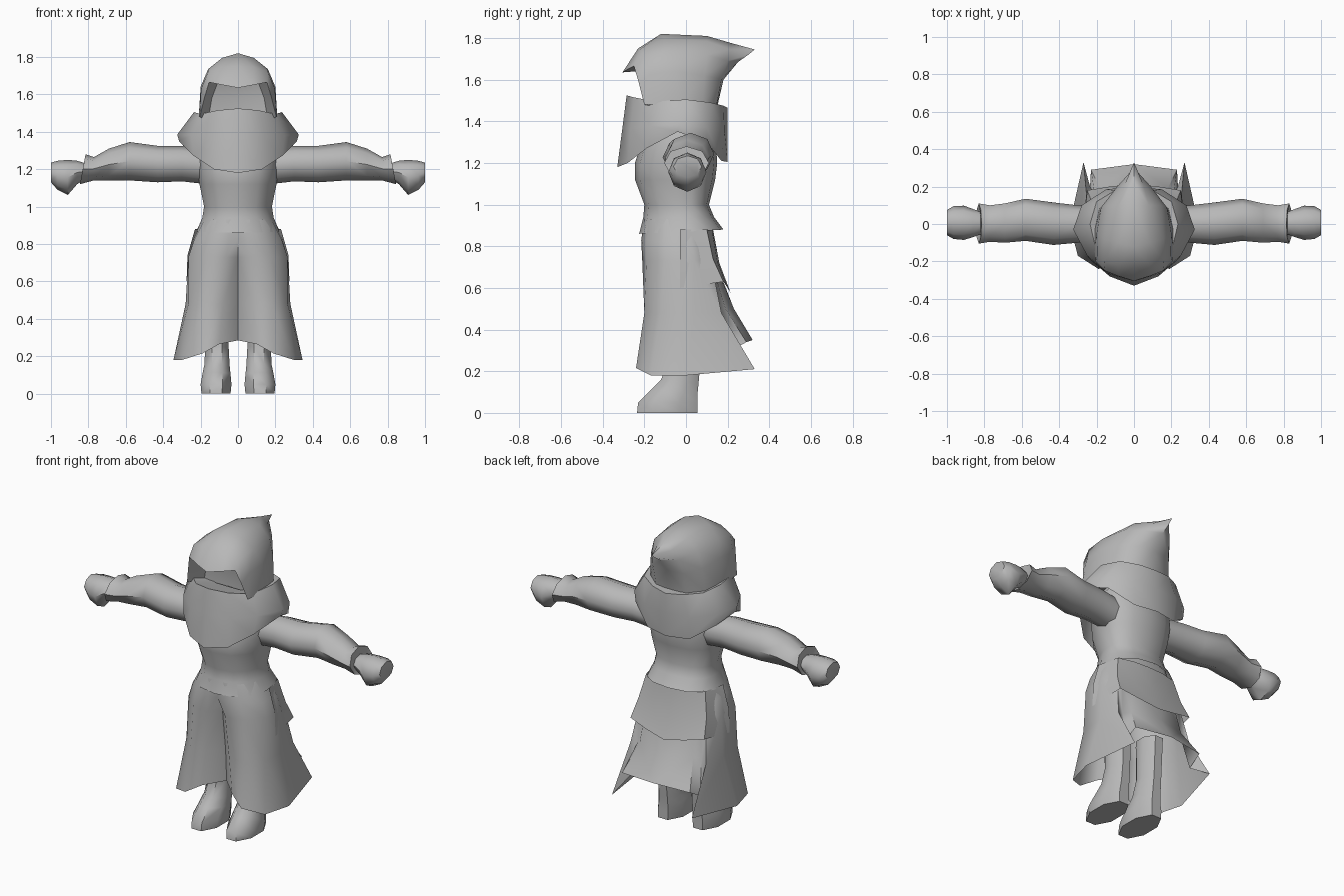
import bpy, bmesh, math

cloth = bpy.data.materials.new("plain grey")
cloth.diffuse_color = (0.48, 0.48, 0.48, 1)


def loft(name, rows, closed=False, caps=(False, False), angle=50):
    """Skin rows of points into a surface and mirror it across x."""
    bm = bmesh.new()
    grid = [[bm.verts.new(p) for p in row] for row in rows]
    n = len(rows[0])
    for a, b in zip(grid, grid[1:]):
        for i in range(n if closed else n - 1):
            j = (i + 1) % n
            bm.faces.new((a[i], a[j], b[j], b[i]))
    if caps[0]:
        bm.faces.new(grid[0])
    if caps[1]:
        bm.faces.new(grid[-1])
    bmesh.ops.remove_doubles(bm, verts=bm.verts, dist=0.0005)
    # mirrored copy, welded on the centre line
    bmesh.ops.mirror(bm, geom=bm.verts[:] + bm.edges[:] + bm.faces[:],
                     axis='X', merge_dist=0.0005)
    bmesh.ops.recalc_face_normals(bm, faces=bm.faces)
    me = bpy.data.meshes.new(name)
    bm.to_mesh(me)
    bm.free()
    me.materials.append(cloth)
    ob = bpy.data.objects.new(name, me)
    bpy.context.collection.objects.link(ob)
    bpy.ops.object.select_all(action='DESELECT')
    ob.select_set(True)
    bpy.context.view_layer.objects.active = ob
    bpy.ops.object.shade_smooth_by_angle(angle=math.radians(angle))
    return ob


def ring_x(x, y0, y1, z0, z1, lean=0.0, n=8):
    """Upright oval around an arm; lean pushes its top towards the body."""
    cy, cz, ry, rz = (y0 + y1) / 2, (z0 + z1) / 2, (y1 - y0) / 2, (z1 - z0) / 2
    t = [2 * math.pi * i / n for i in range(n)]
    return [(x - lean * math.sin(a), cy + ry * math.cos(a), cz + rz * math.sin(a)) for a in t]


def ring_z(z, x0, x1, y0, y1, n=8, slope=0.0):
    """Level oval around a leg."""
    cx, cy, rx, ry = (x0 + x1) / 2, (y0 + y1) / 2, (x1 - x0) / 2, (y1 - y0) / 2
    t = [2 * math.pi * (i + 0.5) / n for i in range(n)]
    k = 1 / math.cos(math.pi / n)
    return [(cx + k * rx * math.cos(a), cy + k * ry * math.sin(a),
             z + slope * math.sin(a)) for a in t]


# hood: face recess, rim, then arches running back to the pointed tip
loft("hood", [
    [(0, -.08, 1.46), (0, -.08, 1.58), (0, -.1, 1.65), (0, -.1, 1.65), (0, -.1, 1.65)],
    [(.16, -.1, 1.46), (.14, -.1, 1.58), (.11, -.12, 1.66), (.05, -.12, 1.655), (0, -.12, 1.65)],
    [(.205, -.2, 1.48), (.18, -.225, 1.58), (.155, -.25, 1.665), (.08, -.28, 1.65), (0, -.305, 1.635)],
    [(.21, -.15, 1.48), (.197, -.17, 1.63), (.16, -.2, 1.72), (.085, -.22, 1.745), (0, -.23, 1.75)],
    [(.21, -.03, 1.48), (.2, -.05, 1.64), (.16, -.08, 1.735), (.085, -.1, 1.795), (0, -.12, 1.82)],
    [(.185, .08, 1.48), (.175, .09, 1.62), (.145, .1, 1.72), (.08, .1, 1.785), (0, .1, 1.81)],
    [(.1, .145, 1.47), (.105, .17, 1.6), (.09, .2, 1.69), (.05, .21, 1.745), (0, .22, 1.775)],
    [(0, .15, 1.47), (0, .18, 1.6), (0, .25, 1.685), (0, .3, 1.72), (0, .33, 1.745)],
], angle=55)

# shoulder cape: inner collar, rim, shoulder line, drooping hem
loft("shoulder_cape", [
    [(0, -.1, 1.47), (.08, -.1, 1.47), (.13, -.08, 1.47), (.15, 0, 1.47), (.12, .07, 1.47),
     (.06, .1, 1.47), (0, .11, 1.47)],
    [(0, -.285, 1.525), (.11, -.25, 1.515), (.2, -.15, 1.495), (.235, 0, 1.505), (.2, .12, 1.49),
     (.1, .18, 1.475), (0, .2, 1.465)],
    [(0, -.305, 1.37), (.14, -.265, 1.37), (.25, -.17, 1.38), (.325, -.03, 1.385), (.28, .1, 1.37),
     (.15, .185, 1.35), (0, .2, 1.35)],
    [(0, -.33, 1.18), (.13, -.28, 1.2), (.235, -.19, 1.27), (.315, -.04, 1.35), (.27, .1, 1.3),
     (.14, .17, 1.21), (0, .2, 1.205)],
])


# tunic body: half ovals from shoulders to the flared hem
def half_oval(z, w, front, back, drop=0.0):
    pts = []
    for i in range(8):
        a = math.pi * i / 7
        c = math.cos(a)
        y = -c * -front if c > 0 else c * -back
        pts.append((w * math.sin(a) ** 0.8 if 0 < i < 7 else 0, y, z + drop * c))
    return pts


loft("tunic", [half_oval(1.44, .14, -.14, .1), half_oval(1.34, .22, -.2, .14),
               half_oval(1.2, .22, -.245, .15), half_oval(1.12, .21, -.245, .14),
               half_oval(1.0, .185, -.2, .11), half_oval(.94, .195, -.205, .135),
               half_oval(.87, .225, -.225, .18, -.01)])

# skirt: slit recess at the front, pulled-out tails at the back corners
loft("skirt", [
    [(0, -.2, .93), (.05, -.2, .93), (.13, -.17, .93), (.18, -.09, .93), (.185, .02, .93),
     (.15, .09, .93), (.12, .1, .93), (.08, .11, .93), (0, .12, .93)],
    [(0, -.2, .83), (.05, -.215, .83), (.15, -.19, .83), (.235, -.1, .82), (.24, .03, .82),
     (.19, .1, .82), (.15, .11, .82), (.1, .12, .82), (0, .13, .82)],
    [(0, -.15, .73), (.06, -.21, .73), (.17, -.19, .73), (.265, -.1, .73), (.265, .04, .73),
     (.22, .12, .73), (.18, .12, .73), (.12, .13, .73), (0, .14, .73)],
    [(0, -.12, .48), (.08, -.2, .48), (.18, -.2, .48), (.265, -.12, .48), (.28, .04, .48),
     (.255, .17, .48), (.21, .15, .5), (.18, .19, .5), (0, .23, .5)],
    [(0, -.11, .285), (.1, -.2, .265), (.19, -.24, .215), (.3, -.17, .18), (.345, 0, .18),
     (.27, .33, .21), (.235, .2, .29), (.23, .29, .34), (0, .32, .35)],
])

# upper back tier hanging over the skirt with a pointed centre
loft("back_tier", [
    [(.23, -.03, .88), (.2, .1, .88), (.1, .125, .88), (0, .13, .88)],
    [(.27, -.03, .74), (.23, .13, .74), (.12, .15, .73), (0, .16, .72)],
    [(.275, -.03, .6), (.25, .18, .63), (.13, .2, .6), (0, .215, .575)],
])

# sleeves with a puffed elbow and a flared cuff
loft("sleeve", [
    ring_x(.17, -.09, .09, 1.12, 1.31), ring_x(.3, -.1, .1, 1.135, 1.325),
    ring_x(.43, -.112, .115, 1.13, 1.325), ring_x(.58, -.09, .135, 1.14, 1.345),
    ring_x(.69, -.1, .11, 1.14, 1.31), ring_x(.77, -.095, .1, 1.14, 1.265),
    ring_x(.83, -.105, .11, 1.12, 1.28, .015), ring_x(.82, -.06, .06, 1.15, 1.24),
], closed=True, caps=(True, True))

# fists
loft("fist", [
    ring_x(.81, -.05, .06, 1.15, 1.23), ring_x(.86, -.07, .08, 1.12, 1.245),
    ring_x(.91, -.085, .098, 1.062, 1.25), ring_x(.965, -.08, .095, 1.09, 1.245),
    ring_x(1.0, -.06, .075, 1.13, 1.235),
], closed=True, caps=(True, True))

# boots: shaft, ankle, then the foot reaching forward to the toe
loft("boot", [
    ring_z(.5, .05, .18, -.09, .08), ring_z(.25, .05, .175, -.085, .07),
    ring_z(.15, .045, .18, -.12, .06, slope=-.01), ring_z(.1, .04, .19, -.165, .055, slope=-.015),
    ring_z(.05, .035, .2, -.23, .055), ring_z(0, .04, .195, -.235, .055),
], closed=True, caps=(True, True))
